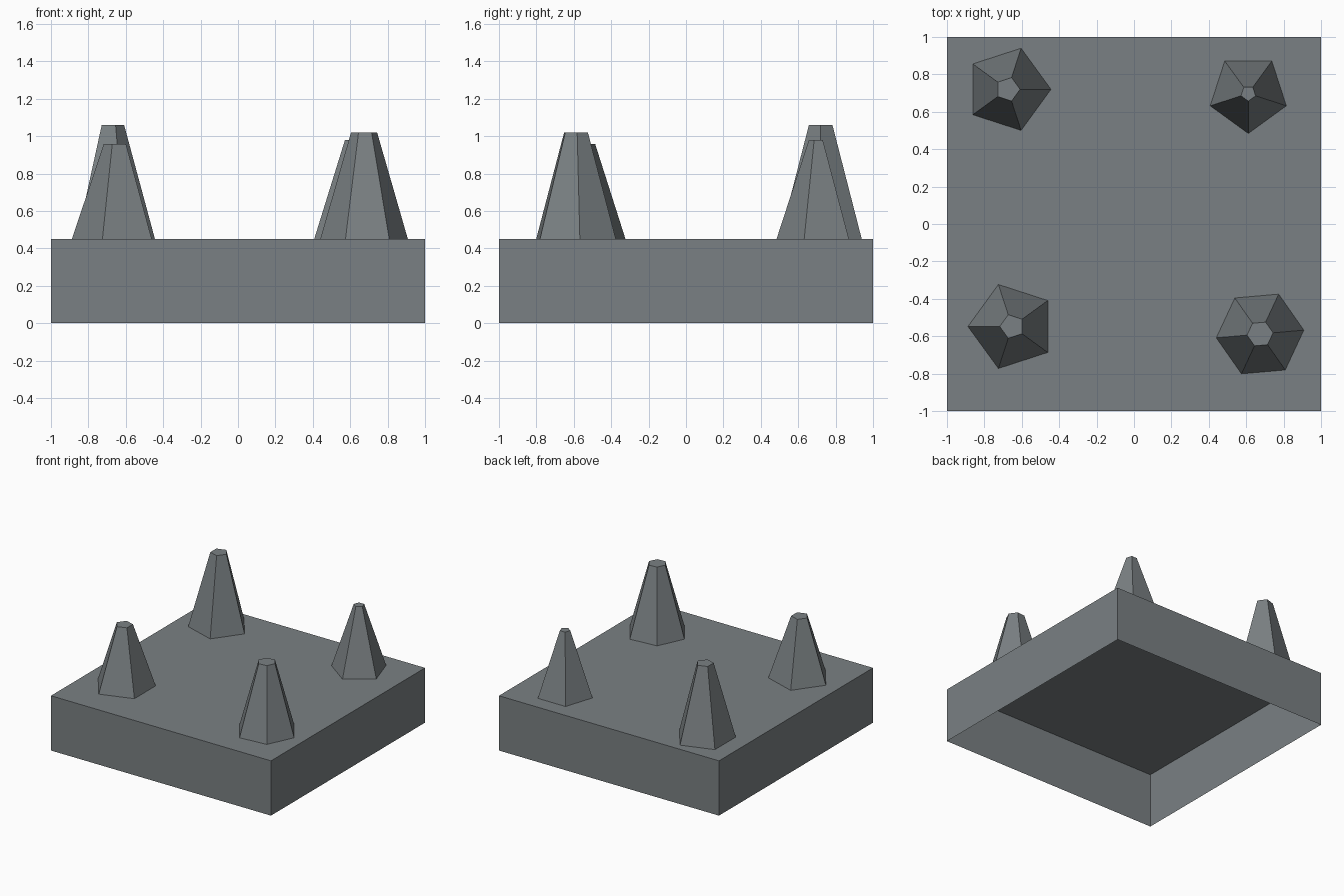
import bpy, bmesh, math

if "Cube" in bpy.data.objects:
    bpy.data.objects.remove(bpy.data.objects["Cube"])

BASE_H = 0.45

stone = bpy.data.materials.new("slate_grey")
stone.diffuse_color = (0.195, 0.217, 0.227, 1)
stone.use_nodes = True
stone.node_tree.nodes["Principled BSDF"].inputs["Base Color"].default_value = stone.diffuse_color


def add_object(name, bm):
    mesh = bpy.data.meshes.new(name)
    bm.to_mesh(mesh)
    bm.free()
    mesh.materials.append(stone)
    obj = bpy.data.objects.new(name, mesh)
    bpy.context.collection.objects.link(obj)
    return obj


# Base: a square block, open underneath
bm = bmesh.new()
bmesh.ops.create_cube(bm, size=1)
bmesh.ops.scale(bm, vec=(2, 2, BASE_H), verts=bm.verts)
bmesh.ops.translate(bm, vec=(0, 0, BASE_H / 2), verts=bm.verts)
bottom = [f for f in bm.faces if f.normal.z < -0.9]
bmesh.ops.delete(bm, geom=bottom, context='FACES_ONLY')
add_object("base", bm)


# Spikes: flat-topped faceted cones, open where they meet the base
def spike(name, x, y, sides, turn, r_base, r_top, top):
    bm = bmesh.new()
    rings = []
    for r, z in ((r_base, BASE_H), (r_top, top)):
        angles = [math.radians(turn) + math.tau * i / sides for i in range(sides)]
        rings.append([bm.verts.new((x + r * math.cos(a), y + r * math.sin(a), z))
                      for a in angles])
    low, high = rings
    for i in range(sides):
        j = (i + 1) % sides
        bm.faces.new((low[i], low[j], high[j], high[i]))
    bm.faces.new(high)
    add_object(name, bm)


spike("back_left_spike", -0.675, 0.72, 5, 0, 0.231, 0.066, 1.06)
spike("back_right_spike", 0.611, 0.698, 5, -90, 0.214, 0.041, 0.98)
spike("front_left_spike", -0.652, -0.548, 5, 180, 0.236, 0.066, 0.957)
spike("front_right_spike", 0.674, -0.588, 6, 5, 0.235, 0.07, 1.02)
